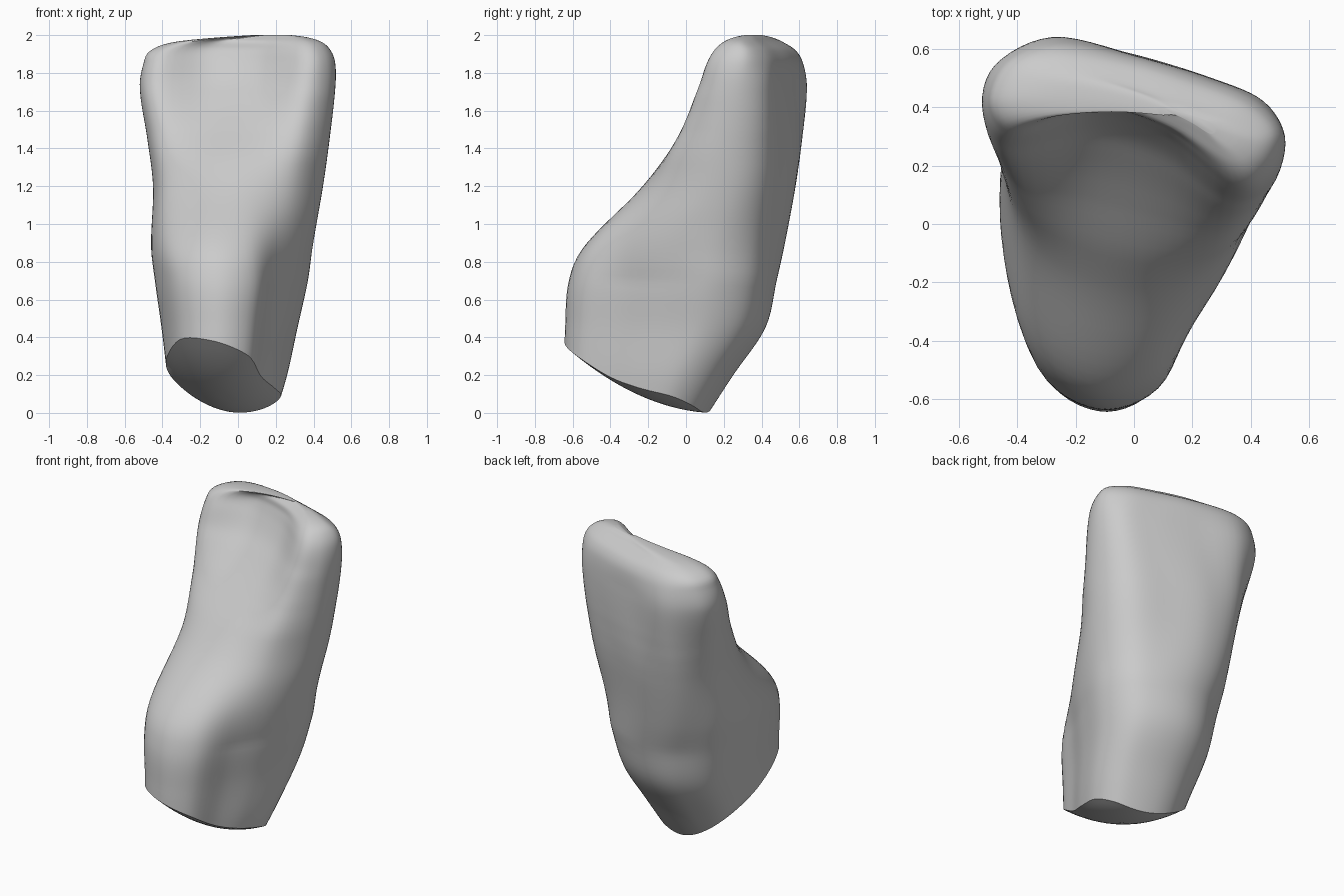
import bpy, bmesh, math
from mathutils import Vector

if "Cube" in bpy.data.objects:
    bpy.data.objects.remove(bpy.data.objects["Cube"], do_unlink=True)

SIDES, RINGS, CAP_RINGS, STEPS = 72, 70, 9, 400

# Cross-section outlines, clockwise from the -x side, rising from root to biting edge
ROOT = [(-.445, -.08), (-.41, .28), (-.24, .46), (-.05, .51), (.17, .46), (.33, .35),
        (.39, .15), (.32, -.1), (.21, -.32), (.1, -.55), (-.12, -.62), (-.34, -.48)]
WAIST = [(-.45, .16), (-.44, .36), (-.32, .54), (-.1, .57), (.15, .5), (.36, .41),
         (.45, .26), (.43, .06), (.29, -.14), (.06, -.23), (-.18, -.19), (-.38, -.04)]
TIP = [(-.52, .38), (-.48, .54), (-.28, .64), (0, .58), (.27, .5), (.45, .42),
       (.52, .29), (.48, .14), (.34, .07), (.1, .22), (-.15, .29), (-.43, .25)]
EDGE = [(-.46, .41), (-.4, .53), (-.25, .57), (0, .53), (.2, .47), (.38, .4),
        (.48, .3), (.44, .18), (.33, .15), (.1, .32), (-.15, .39), (-.38, .33)]
CREST = [(-.42, .47), (-.36, .51), (-.22, .5), (0, .44), (.2, .39), (.36, .34),
         (.45, .27), (.42, .22), (.33, .22), (.1, .33), (-.15, .42), (-.36, .42)]
OUTLINE_HEIGHTS = [.7, 1.2, 1.72, 1.92, 2]

# Height, then the extents: left, right, front, back
PROFILE = [(0, -.35, .2, -.645, .12), (.2, -.375, .26, -.645, .25),
           (.45, -.405, .315, -.64, .42), (.7, -.44, .37, -.62, .48),
           (.88, -.46, .395, -.54, .52), (1.2, -.45, .45, -.23, .58),
           (1.45, -.48, .485, -.05, .615), (1.72, -.52, .515, .065, .64),
           (1.85, -.5, .515, .11, .62), (1.92, -.46, .49, .15, .58),
           (1.965, -.33, .44, .2, .51), (1.99, -.08, .36, .26, .45),
           (2, .08, .28, .31, .4)]


def hermite(a, b, slope_a, slope_b, t, width=1):
    """Smooth step between two values with given end slopes."""
    return (a * (2*t**3 - 3*t*t + 1) + b * (3*t*t - 2*t**3)
            + (slope_a * (t**3 - 2*t*t + t) + slope_b * (t**3 - t*t)) * width)


def spline(keys, rows, z):
    """Smoothly interpolate vectors placed at increasing heights."""
    last = len(keys) - 1
    z = min(max(z, keys[0]), keys[-1])
    i = max(j for j in range(last) if keys[j] <= z)

    def slope(j):
        lo, hi = max(j - 1, 0), min(j + 1, last)
        return (rows[hi] - rows[lo]) / (keys[hi] - keys[lo])

    width = keys[i + 1] - keys[i]
    return hermite(rows[i], rows[i + 1], slope(i), slope(i + 1), (z - keys[i]) / width, width)


def smooth_loop(points):
    """Sample a closed smooth curve through the points."""
    count, loop = len(points), []
    pts = [Vector(p) for p in points]
    for k in range(SIDES):
        s = k * count / SIDES
        i = int(s)
        p, a, b, q = (pts[(i + d) % count] for d in (-1, 0, 1, 2))
        loop.append(hermite(a, b, (b - p) / 2, (q - a) / 2, s - i))
    return loop


def section(z):
    """Blend the outlines for this height and fit them to the extents."""
    loop = [spline(OUTLINE_HEIGHTS, column, z) for column in columns]
    left, right, front, back = spline(heights, extents, z)
    xs, ys = [p.x for p in loop], [p.y for p in loop]
    fx, fy = (right - left) / (max(xs) - min(xs)), (back - front) / (max(ys) - min(ys))
    return [Vector((left + (p.x - min(xs)) * fx, front + (p.y - min(ys)) * fy)) for p in loop]


def wall_point(k, z):
    """Point k of the outline at a height."""
    s = z / 2 * STEPS
    i = min(int(s), STEPS - 1)
    return table[i][k].lerp(table[i + 1][k], s - i)


def underside(p):
    """Height of the rounded sloping cut under the root end."""
    u = max(.12 - p.y, 0)
    return .06 * u + .53 * u * u + 1.3 * (p.x - .02) ** 2


def bridge(bm, lower, upper):
    for k in range(SIDES):
        n = (k + 1) % SIDES
        bm.faces.new((lower[k], lower[n], upper[n], upper[k]))


columns = list(zip(*[smooth_loop(o) for o in (ROOT, WAIST, TIP, EDGE, CREST)]))
heights = [row[0] for row in PROFILE]
extents = [Vector(row[1:]) for row in PROFILE]
table = [section(2 * i / STEPS) for i in range(STEPS + 1)]
bm = bmesh.new()

# Walls start on the sloping cut, with rings packed closer towards the biting edge
rims = []
for k in range(SIDES):
    z = .2
    for _ in range(12):
        z = (z + underside(wall_point(k, z))) / 2
    rims.append(max(z, 0))
rings = []
for r in range(RINGS + 1):
    level = 2 * math.sin(r / RINGS * math.pi / 2)
    ring = []
    for k, rim in enumerate(rims):
        z = rim + level * (1 - rim / .8) if level < .8 else level
        ring.append(bm.verts.new((*wall_point(k, z), z)))
    rings.append(ring)
for lower, upper in zip(rings, rings[1:]):
    bridge(bm, lower, upper)
bm.faces.new(rings[-1])

# Rounded cut face at the bottom
base = [v.co.xy for v in rings[0]]
centre = sum(base, Vector((0, 0))) / SIDES
outer = rings[0]
for r in range(1, CAP_RINGS):
    inner = []
    for p in base:
        q = p.lerp(centre, r / CAP_RINGS)
        inner.append(bm.verts.new((q.x, q.y, underside(q))))
    bridge(bm, inner, outer)
    outer = inner
bm.faces.new(outer)
bmesh.ops.recalc_face_normals(bm, faces=bm.faces)

mesh = bpy.data.meshes.new("tooth_crown")
bm.to_mesh(mesh)
bm.free()
tooth = bpy.data.objects.new("tooth_crown", mesh)
bpy.context.collection.objects.link(tooth)

# Plain grey material
grey = bpy.data.materials.new("light_grey")
grey.use_nodes = True
colour = (.6, .6, .6, 1)
grey.diffuse_color = colour
grey.node_tree.nodes["Principled BSDF"].inputs["Base Color"].default_value = colour
mesh.materials.append(grey)

# Smooth shading with a crisp rim around the cut
bpy.ops.object.select_all(action="DESELECT")
tooth.select_set(True)
bpy.context.view_layer.objects.active = tooth
bpy.ops.object.shade_smooth_by_angle(angle=math.radians(40))
